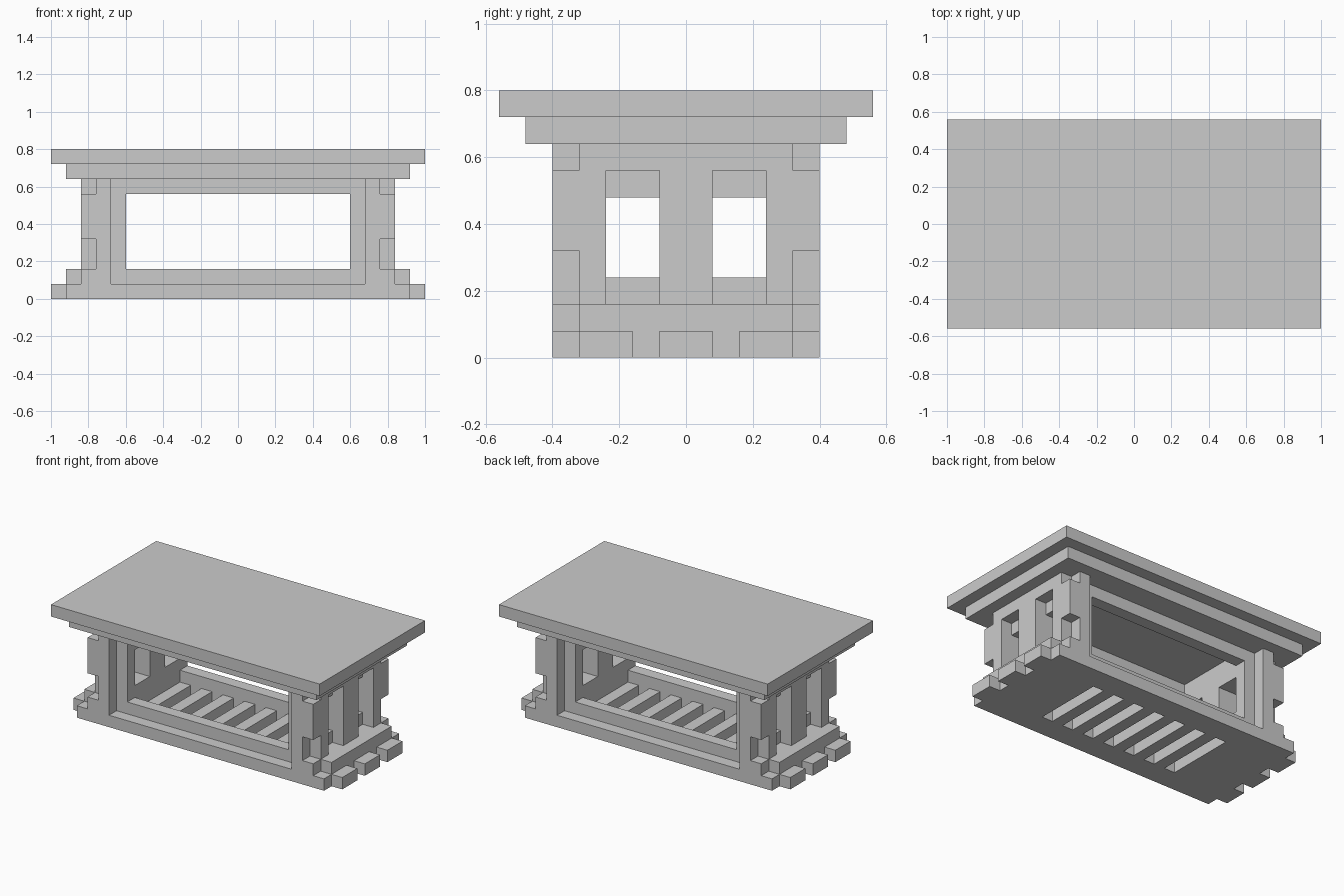
import bpy, bmesh
from mathutils import Vector

if "Cube" in bpy.data.objects:
    bpy.data.objects.remove(bpy.data.objects["Cube"])

U = 0.08            # one building block
W, D, H = 25, 14, 10  # overall size in blocks
cells = {}          # block position -> part name


def box(part, x, y, z, mirror_x=False, mirror_y=False):
    """Fill (or clear, if part is None) a box given as ranges in blocks from the centre."""
    for i in range(round(x[0] + W / 2), round(x[1] + W / 2)):
        for j in range(y[0] + D // 2, y[1] + D // 2):
            for k in range(*z):
                for a in {i, W - 1 - i} if mirror_x else {i}:
                    for b in {j, D - 1 - j} if mirror_y else {j}:
                        if part:
                            cells[a, b, k] = part
                        else:
                            cells.pop((a, b, k), None)


# stepped top
box("top_slab", (-12.5, 12.5), (-7, 7), (9, 10))
box("under_slab", (-11.5, 11.5), (-6, 6), (8, 9))

# floor with seven slots
box("floor", (-11.5, 11.5), (-5, 5), (0, 1))
for n in range(7):
    box(None, (-6.5 + 2 * n, -5.5 + 2 * n), (-3, 3), (0, 1))

# recessed window frame on front and back
box("window_frame", (-7.5, 7.5), (-4, -3), (1, 2), mirror_y=True)
box("window_frame", (-7.5, 7.5), (-4, -3), (7, 8), mirror_y=True)

# thick side walls with two stepped windows each
box("side_walls", (7.5, 10.5), (-4, 4), (1, 8), True)
box(None, (9.5, 10.5), (1, 3), (2, 7), True, True)
box(None, (7.5, 9.5), (1, 3), (3, 6), True, True)

# notched corner posts
for z0, z1, reach in ((1, 2, 10.5), (2, 4, 9.5), (4, 7, 10.5), (7, 8, 9.5)):
    box("corner_posts", (8.5, reach), (-5, -4), (z0, z1), True, True)

# base ledge and foot blocks on both ends
box("base_ledges", (10.5, 11.5), (-4, 4), (1, 2), True)
for y0 in (-4, -1, 2):
    box("foot_blocks", (11.5, 12.5), (y0, y0 + 2), (0, 1), True)

# build a mesh per part, keeping only exposed block faces
axes = [Vector((1, 0, 0)), Vector((0, 1, 0)), Vector((0, 0, 1))]
for part in sorted(set(cells.values())):
    bm = bmesh.new()
    for c in [c for c, name in cells.items() if name == part]:
        for a in range(3):
            u, v = axes[(a + 1) % 3], axes[(a + 2) % 3]
            for s in (1, -1):
                if tuple(int(q) for q in Vector(c) + s * axes[a]) in cells:
                    continue
                o = Vector(c) + (axes[a] if s > 0 else Vector())
                quad = [o, o + u, o + u + v, o + v][::s]
                bm.faces.new([bm.verts.new((p - Vector((W / 2, D / 2, 0))) * U) for p in quad])
    bmesh.ops.remove_doubles(bm, verts=bm.verts, dist=0.001)
    bmesh.ops.dissolve_limit(bm, angle_limit=0.01, verts=bm.verts, edges=bm.edges)
    mesh = bpy.data.meshes.new(part)
    bm.to_mesh(mesh)
    bm.free()
    bpy.context.collection.objects.link(bpy.data.objects.new(part, mesh))
